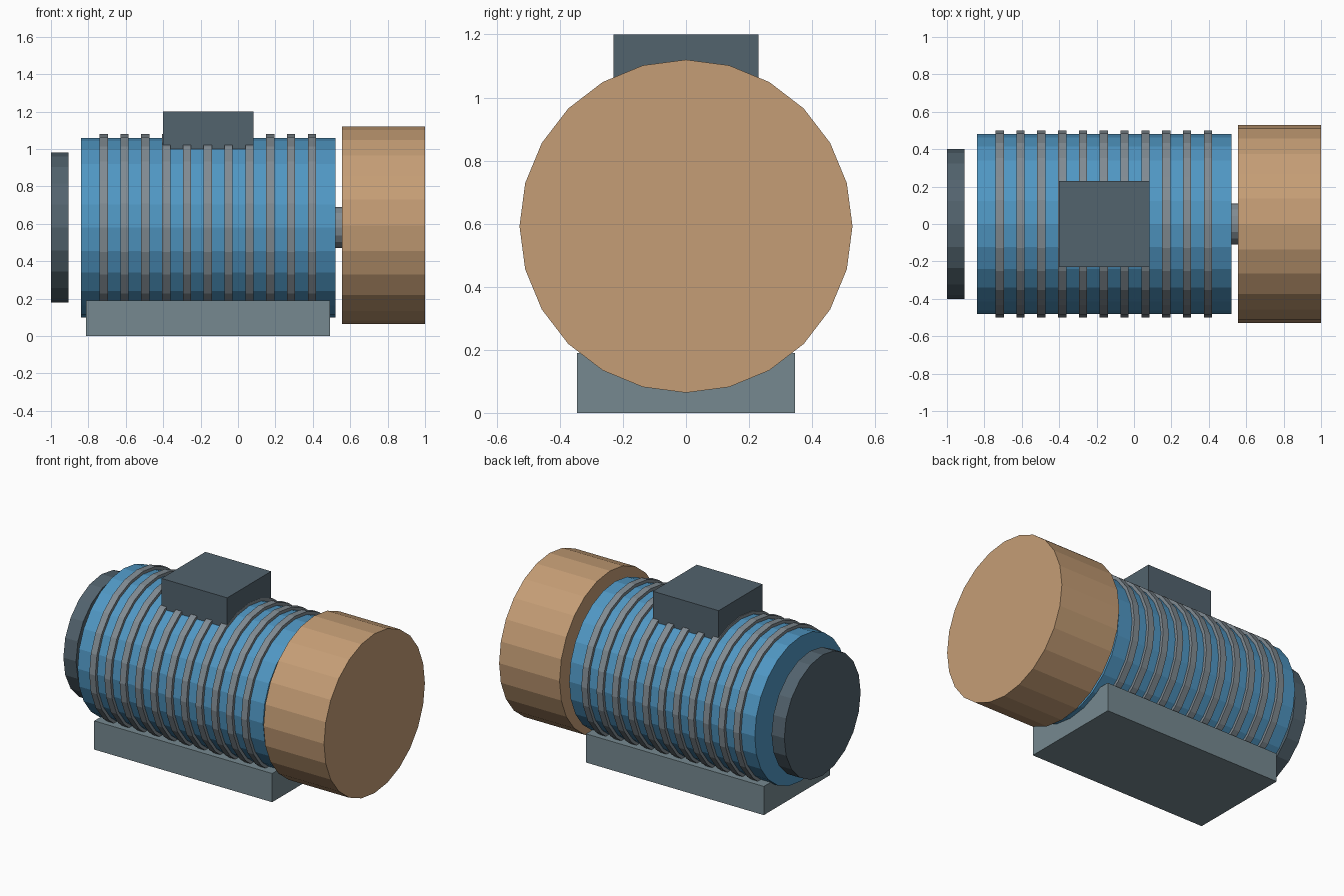
import bpy
import math

if "Cube" in bpy.data.objects:
    bpy.data.objects.remove(bpy.data.objects["Cube"], do_unlink=True)


def material(name, rgb):
    mat = bpy.data.materials.new(name)
    mat.use_nodes = True
    colour = (*rgb, 1.0)
    mat.diffuse_color = colour
    mat.node_tree.nodes["Principled BSDF"].inputs["Base Color"].default_value = colour
    return mat


BLUE = material("motor_blue", (0.08, 0.31, 0.55))
TAN = material("drum_tan", (0.56, 0.34, 0.18))
SLATE = material("dark_slate", (0.085, 0.125, 0.155))
STEEL = material("steel_grey", (0.22, 0.26, 0.29))
PLATE = material("base_grey", (0.18, 0.25, 0.28))

AXIS_Z = 0.58


def finish(name, mat):
    obj = bpy.context.object
    obj.name = name
    obj.data.name = name
    obj.data.materials.append(mat)
    return obj


def cylinder(name, x0, x1, radius, mat, sides=24, z=AXIS_Z):
    """Flat-sided cylinder along x, with a vertex at the top."""
    bpy.ops.mesh.primitive_cylinder_add(
        vertices=sides, radius=radius, depth=x1 - x0,
        location=((x0 + x1) / 2, 0, z), rotation=(0, math.pi / 2, 0))
    return finish(name, mat)


def box(name, x0, x1, half_y, z0, z1, mat):
    bpy.ops.mesh.primitive_cube_add(
        size=1, location=((x0 + x1) / 2, 0, (z0 + z1) / 2))
    bpy.context.object.scale = (x1 - x0, 2 * half_y, z1 - z0)
    bpy.ops.object.transform_apply(location=False, rotation=False, scale=True)
    return finish(name, mat)


# Motor housing and its cooling fins
cylinder("motor_housing", -0.84, 0.52, 0.48, BLUE)
for i in range(11):
    x = -0.718 + i * 0.1113
    cylinder(f"cooling_fin_{i + 1}", x - 0.022, x + 0.022, 0.5, STEEL)

# Rear fan cover, drive shaft and drum
cylinder("fan_cover", -1.0, -0.907, 0.4, SLATE, sides=20)
cylinder("drive_shaft", 0.5, 0.6, 0.11, STEEL, sides=16)
cylinder("drum", 0.557, 1.0, 0.528, TAN, z=0.592)

# Mounting base and terminal box
box("mounting_base", -0.812, 0.492, 0.345, 0.0, 0.19, PLATE)
box("terminal_box", -0.4, 0.082, 0.23, 0.97, 1.2, SLATE)
